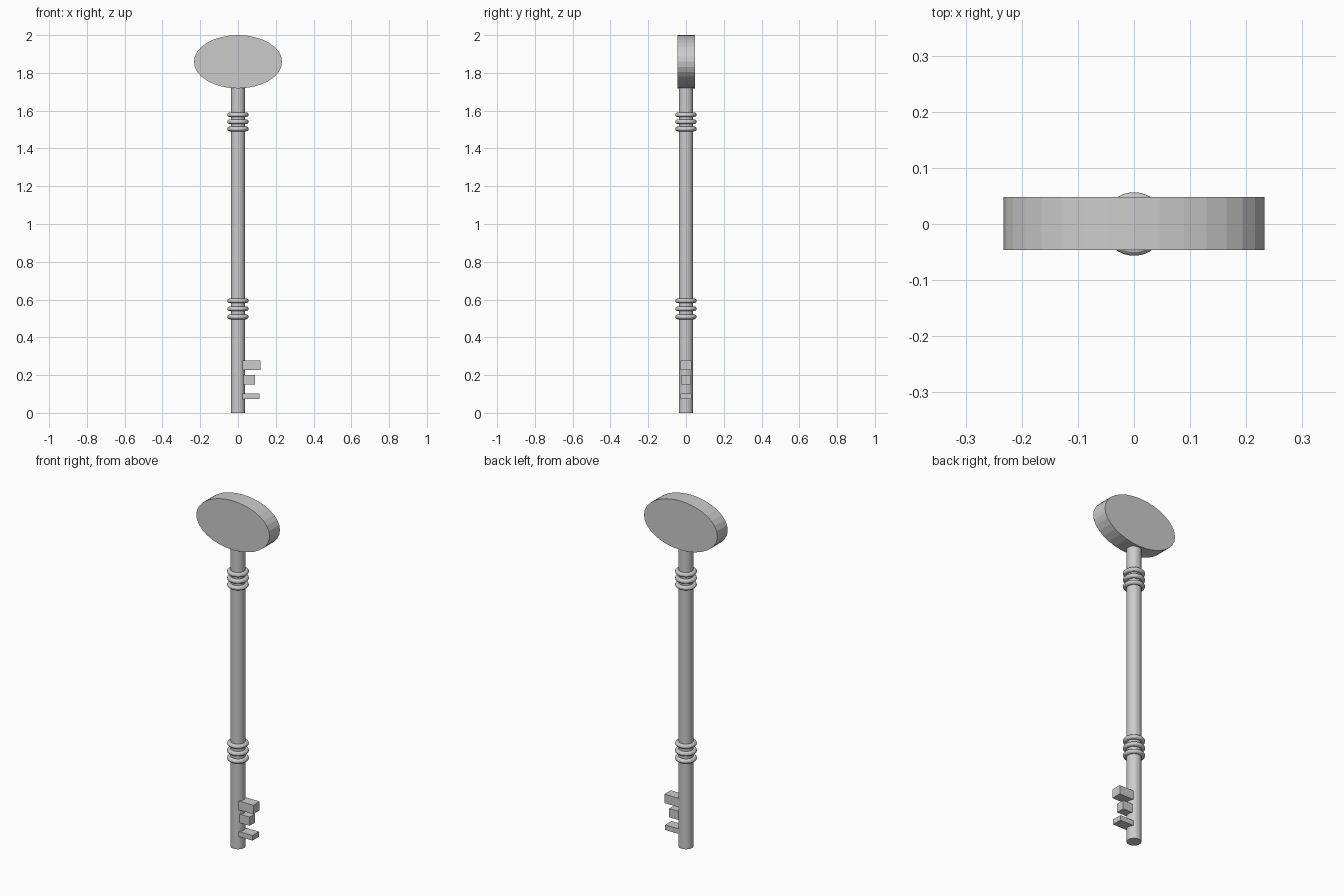
import bpy
import math

cube = bpy.data.objects.get("Cube")
if cube:
    bpy.data.objects.remove(cube, do_unlink=True)

GREY = (0.6, 0.6, 0.6, 1.0)
metal = bpy.data.materials.new("grey metal")
metal.use_nodes = True
metal.diffuse_color = GREY
metal.node_tree.nodes["Principled BSDF"].inputs["Base Color"].default_value = GREY


def finish(name):
    """Name the new part, apply its transform and colour it."""
    part = bpy.context.object
    part.name = name
    bpy.ops.object.transform_apply(location=False, rotation=True, scale=True)
    part.data.materials.append(metal)
    return part


# Round shaft
SHAFT_TOP = 1.74
bpy.ops.mesh.primitive_cylinder_add(vertices=32, radius=0.038, depth=SHAFT_TOP,
                                    location=(0, 0, SHAFT_TOP / 2))
finish("shaft")

# Oval handle: a disc facing front, squashed in height
bpy.ops.mesh.primitive_cylinder_add(vertices=32, radius=1, depth=1,
                                    location=(0, 0.001, 1.859),
                                    rotation=(math.pi / 2, 0, 0))
bpy.context.object.scale = (0.233, 0.141, 0.094)
finish("handle")

# Two groups of three collar rings
for group, heights in (("upper", (1.503, 1.541, 1.578)),
                       ("lower", (0.508, 0.551, 0.593))):
    for number, z in enumerate(heights, 1):
        bpy.ops.mesh.primitive_torus_add(major_segments=48, minor_segments=12,
                                         major_radius=0.044, minor_radius=0.0125,
                                         location=(0, 0, z))
        finish(f"{group}_ring_{number}")

# Teeth: inner x, outer x, bottom z, top z, width
teeth = {
    "upper_tooth": (0.025, 0.118, 0.227, 0.278, 0.058),
    "middle_tooth": (0.025, 0.091, 0.151, 0.201, 0.048),
    "lower_tooth": (0.020, 0.113, 0.074, 0.103, 0.058),
}
for name, (x0, x1, z0, z1, width) in teeth.items():
    bpy.ops.mesh.primitive_cube_add(size=1, location=((x0 + x1) / 2, -0.001, (z0 + z1) / 2))
    bpy.context.object.scale = (x1 - x0, width, z1 - z0)
    finish(name)
